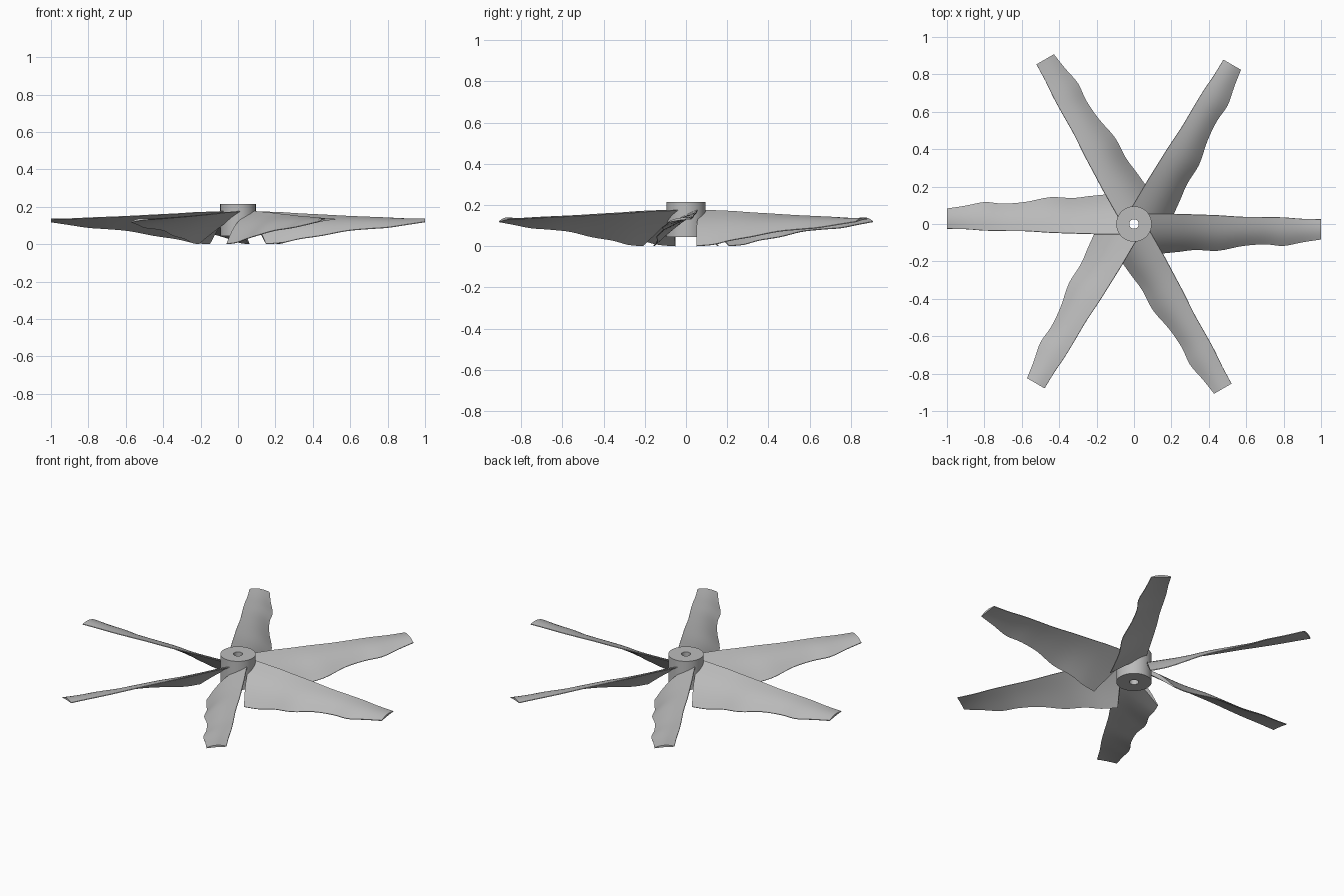
import bpy, bmesh, math
from mathutils import Matrix

cube = bpy.data.objects.get("Cube")
if cube:
    bpy.data.objects.remove(cube)

grey = bpy.data.materials.new("matte grey")
grey.use_nodes = True
colour = (0.5, 0.5, 0.5, 1)
grey.diffuse_color = colour
grey.node_tree.nodes["Principled BSDF"].inputs["Base Color"].default_value = colour

BLADES = 6
STEPS = 4       # rings between two stations
CHORD = 10      # points across the blade

# Stations from root to tip: radius, high edge (y, z), low edge (y, z)
STATIONS = [
    (0.15, 0.054, 0.178, -0.158, 0.003),
    (0.24, 0.052, 0.171, -0.149, 0.010),
    (0.33, 0.049, 0.165, -0.139, 0.030),
    (0.45, 0.045, 0.159, -0.143, 0.048),
    (0.58, 0.037, 0.152, -0.118, 0.073),
    (0.70, 0.036, 0.147, -0.109, 0.084),
    (0.80, 0.034, 0.143, -0.117, 0.091),
    (0.90, 0.027, 0.138, -0.098, 0.106),
    (1.00, 0.025, 0.135, -0.083, 0.121),
]


def spline(a, b, c, d, t):
    return 0.5 * (2 * b + (c - a) * t + (2 * a - 5 * b + 4 * c - d) * t * t
                  + (3 * b - a - 3 * c + d) * t ** 3)


def smooth_stations():
    n = len(STATIONS)
    for i in range(n - 1):
        four = [STATIONS[min(max(i + k, 0), n - 1)] for k in (-1, 0, 1, 2)]
        for s in range(STEPS):
            yield [spline(*vals, s / STEPS) for vals in zip(*four)]
    yield list(STATIONS[-1])


def section(x, hy, hz, ly, lz):
    """Closed, gently arched aerofoil; the root end is swept into the hub."""
    root = max(0, (0.24 - x) / 0.09)
    chord = math.hypot(hy - ly, hz - lz)
    ny, nz = -(hz - lz) / chord, (hy - ly) / chord
    upper, lower = [], []
    for i in range(CHORD + 1):
        t = i / CHORD
        px = x - 0.10 * root * (1 - t)
        arch = math.sin(math.pi * t)
        for side, offset in ((upper, 0.09 * chord * arch),
                             (lower, 0.02 * chord * arch - 0.004)):
            side.append((px, hy + (ly - hy) * t + ny * offset,
                         hz + (lz - hz) * t + nz * offset))
    return upper + lower[::-1]


def finish(bm, name):
    bmesh.ops.recalc_face_normals(bm, faces=bm.faces)
    mesh = bpy.data.meshes.new(name)
    bm.to_mesh(mesh)
    bm.free()
    mesh.materials.append(grey)
    obj = bpy.data.objects.new(name, mesh)
    bpy.context.collection.objects.link(obj)
    bpy.ops.object.select_all(action="DESELECT")
    obj.select_set(True)
    bpy.context.view_layer.objects.active = obj
    bpy.ops.object.shade_smooth_by_angle(angle=math.radians(35))
    return obj


# Twisted blade lofted along +x
bm = bmesh.new()
rings = [[bm.verts.new(p) for p in section(*s)] for s in smooth_stations()]
count = len(rings[0])
for a, b in zip(rings, rings[1:]):
    for i in range(count):
        j = (i + 1) % count
        bm.faces.new((a[i], a[j], b[j], b[i]))
for ring in (rings[0], rings[-1]):
    for i in range(CHORD):
        bm.faces.new((ring[i], ring[i + 1], ring[count - 2 - i], ring[count - 1 - i]))
blade = finish(bm, "blade_1")

# Repeat the blade around the hub
for k in range(1, BLADES):
    copy = blade.copy()
    copy.name = f"blade_{k + 1}"
    copy.matrix_world = Matrix.Rotation(k * math.tau / BLADES, 4, "Z")
    bpy.context.collection.objects.link(copy)

# Hub: a thick ring with a shaft hole
bm = bmesh.new()
profile = [(0.025, 0.045), (0.095, 0.045), (0.095, 0.215), (0.025, 0.215)]
verts = [bm.verts.new((r, 0, z)) for r, z in profile]
edges = [bm.edges.new((verts[i], verts[(i + 1) % 4])) for i in range(4)]
bmesh.ops.spin(bm, geom=verts + edges, axis=(0, 0, 1), cent=(0, 0, 0),
               steps=64, angle=math.tau)
bmesh.ops.remove_doubles(bm, verts=bm.verts, dist=0.0001)
finish(bm, "hub")
